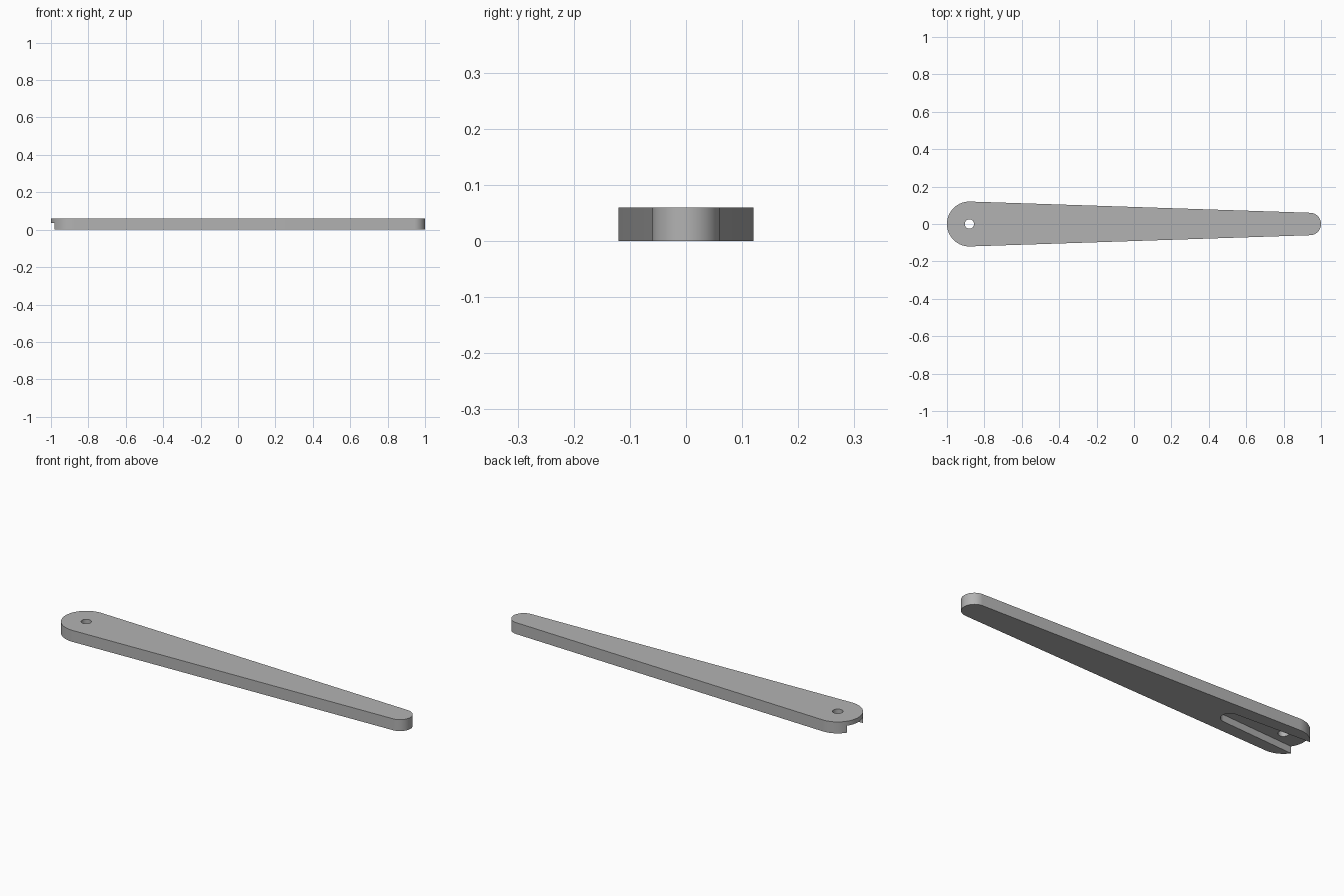
import bpy, bmesh, math

cube = bpy.data.objects.get("Cube")
if cube:
    bpy.data.objects.remove(cube, do_unlink=True)

THICK, SLOT_TOP = 0.06, 0.036
HUB_X, HUB_R = -0.88, 0.12
TIP_X, TIP_R = 0.94, 0.06

grey = bpy.data.materials.new("plain_grey")
grey.use_nodes = True
COLOUR = (0.45, 0.45, 0.45, 1)
grey.diffuse_color = COLOUR
grey.node_tree.nodes["Principled BSDF"].inputs["Base Color"].default_value = COLOUR


def arc(cx, r, start, end, n=32):
    return [(cx + r * math.cos(start + (end - start) * i / n),
             r * math.sin(start + (end - start) * i / n)) for i in range(n + 1)]


def prism(name, outline, z0, z1):
    """Extrude a counter-clockwise outline from z0 to z1."""
    bm = bmesh.new()
    base = bm.faces.new([bm.verts.new((x, y, z0)) for x, y in outline])
    top = bmesh.ops.extrude_face_region(bm, geom=[base])["geom"]
    bmesh.ops.translate(bm, vec=(0, 0, z1 - z0),
                        verts=[v for v in top if isinstance(v, bmesh.types.BMVert)])
    bmesh.ops.recalc_face_normals(bm, faces=bm.faces)
    mesh = bpy.data.meshes.new(name)
    bm.to_mesh(mesh)
    bm.free()
    mesh.materials.append(grey)
    obj = bpy.data.objects.new(name, mesh)
    bpy.context.collection.objects.link(obj)
    return obj


# Tapered arm: two round ends joined by tangent sides
tangent = math.acos((HUB_R - TIP_R) / (TIP_X - HUB_X))
outline = arc(TIP_X, TIP_R, -tangent, tangent) + \
    arc(HUB_X, HUB_R, tangent, 2 * math.pi - tangent, 48)
arm = prism("tapered_arm", outline, 0, THICK)

# Pivot hole through the wide end
hole = prism("pivot_hole_cutter", arc(HUB_X, 0.025, 0, 2 * math.pi)[:-1], -0.1, 0.2)

# Underside slot, open at the wide end, with a round inner end
half = math.pi / 2
slot_outline = [(-1.1, 0.073), (-1.1, -0.073)] + arc(-0.565, 0.043, -half, half)
slot = prism("underside_slot_cutter", slot_outline, -0.1, SLOT_TOP)

bpy.context.view_layer.objects.active = arm
arm.select_set(True)
for cutter in (slot, hole):
    cut = arm.modifiers.new(cutter.name, "BOOLEAN")
    cut.operation, cut.object, cut.solver = "DIFFERENCE", cutter, "EXACT"
    bpy.ops.object.modifier_apply(modifier=cut.name)
    bpy.data.objects.remove(cutter, do_unlink=True)

bpy.ops.object.shade_smooth_by_angle(angle=math.radians(30))
